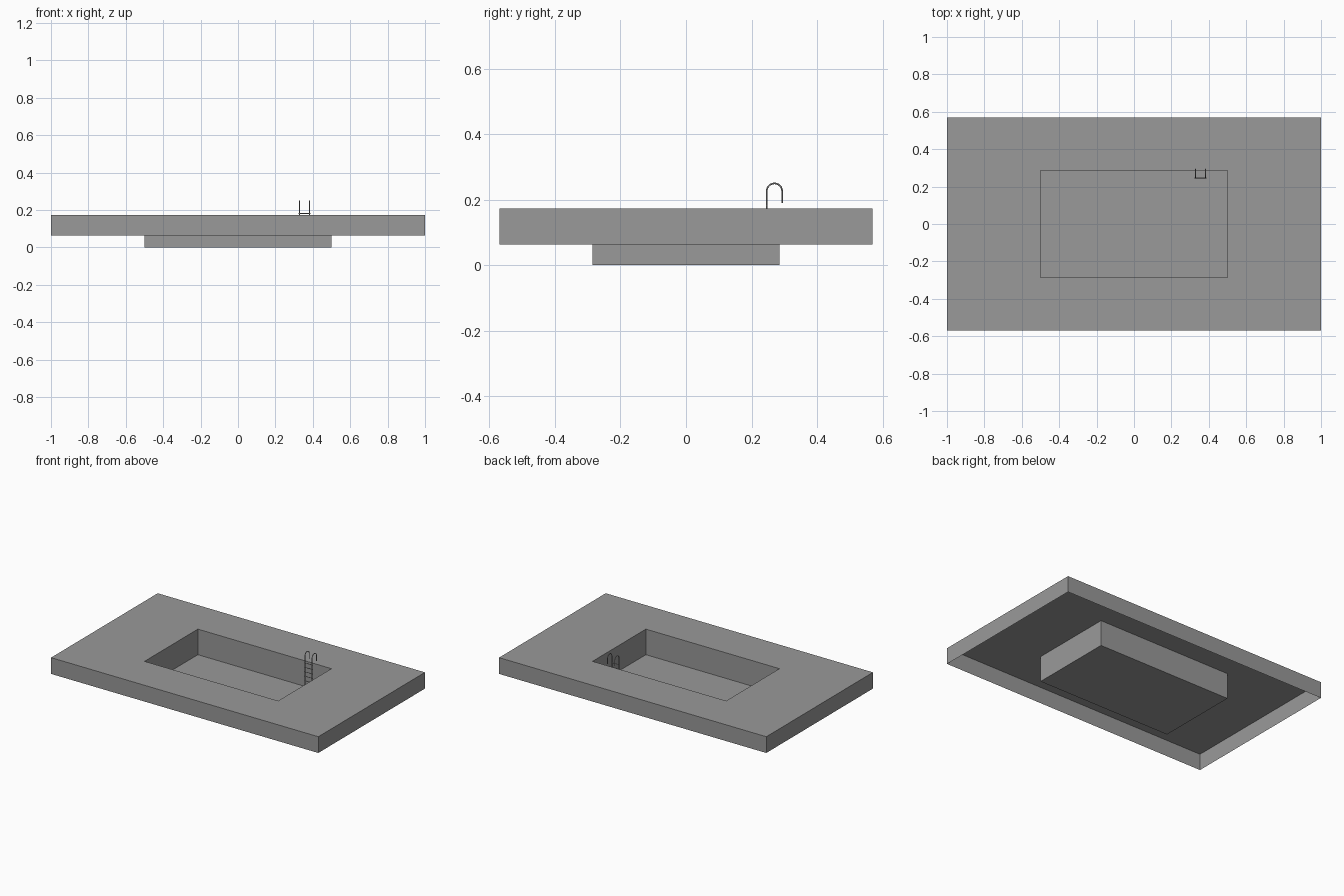
import bpy, bmesh, math

if "Cube" in bpy.data.objects:
    bpy.data.objects.remove(bpy.data.objects["Cube"])

HX, HY = 1.0, 0.57          # deck half size
PX, PY = 0.5, 0.285         # basin half size
TOP, SKIRT = 0.173, 0.063   # deck surface and skirt bottom heights

grey = bpy.data.materials.new("concrete_grey")
grey.diffuse_color = (0.32, 0.32, 0.32, 1)
grey.use_nodes = True
grey.node_tree.nodes["Principled BSDF"].inputs["Base Color"].default_value = grey.diffuse_color


def ring(bm, hx, hy, z):
    return [bm.verts.new((sx * hx, sy * hy, z))
            for sx, sy in ((-1, -1), (1, -1), (1, 1), (-1, 1))]


def band(bm, a, b):
    for i in range(4):
        j = (i + 1) % 4
        bm.faces.new((a[i], a[j], b[j], b[i]))


def add(name, data):
    data.materials.append(grey)
    bpy.context.collection.objects.link(bpy.data.objects.new(name, data))


def shell(name, rings, floor=False):
    bm = bmesh.new()
    loops = [ring(bm, *r) for r in rings]
    for a, b in zip(loops, loops[1:]):
        band(bm, a, b)
    if floor:
        bm.faces.new(loops[-1])
    me = bpy.data.meshes.new(name)
    bm.to_mesh(me)
    bm.free()
    add(name, me)


def tube(name, pts, radius):
    cu = bpy.data.curves.new(name, 'CURVE')
    cu.dimensions = '3D'
    cu.bevel_depth = radius
    cu.bevel_resolution = 2
    cu.use_fill_caps = True
    sp = cu.splines.new('POLY')
    sp.points.add(len(pts) - 1)
    for p, co in zip(sp.points, pts):
        p.co = (*co, 1)
    sp.use_smooth = True
    add(name, cu)


# Hollow deck: skirt and top surface around the opening
shell("pool_deck", [(HX, HY, SKIRT), (HX, HY, TOP), (PX, PY, TOP)])
# Basin: walls and floor
shell("pool_basin", [(PX, PY, TOP), (PX, PY, 0)], floor=True)

# Ladder rails hooked over the pool edge
X0, X1 = 0.328, 0.382
YC, R, ZS = 0.270, 0.0235, 0.226
for side, x in (("left", X0), ("right", X1)):
    arch = [(x, YC - R * math.cos(math.pi * i / 12), ZS + R * math.sin(math.pi * i / 12))
            for i in range(13)]
    tube(f"ladder_rail_{side}", [(x, YC - R, 0.02)] + arch + [(x, YC + R, 0.19)], 0.0025)

# Ladder rungs, slightly overhanging the rails
for i in range(6):
    z = 0.181 - i * 0.03
    tube(f"ladder_rung_{i + 1}", [(X0 - 0.005, YC - R, z), (X1 + 0.005, YC - R, z)], 0.002)
